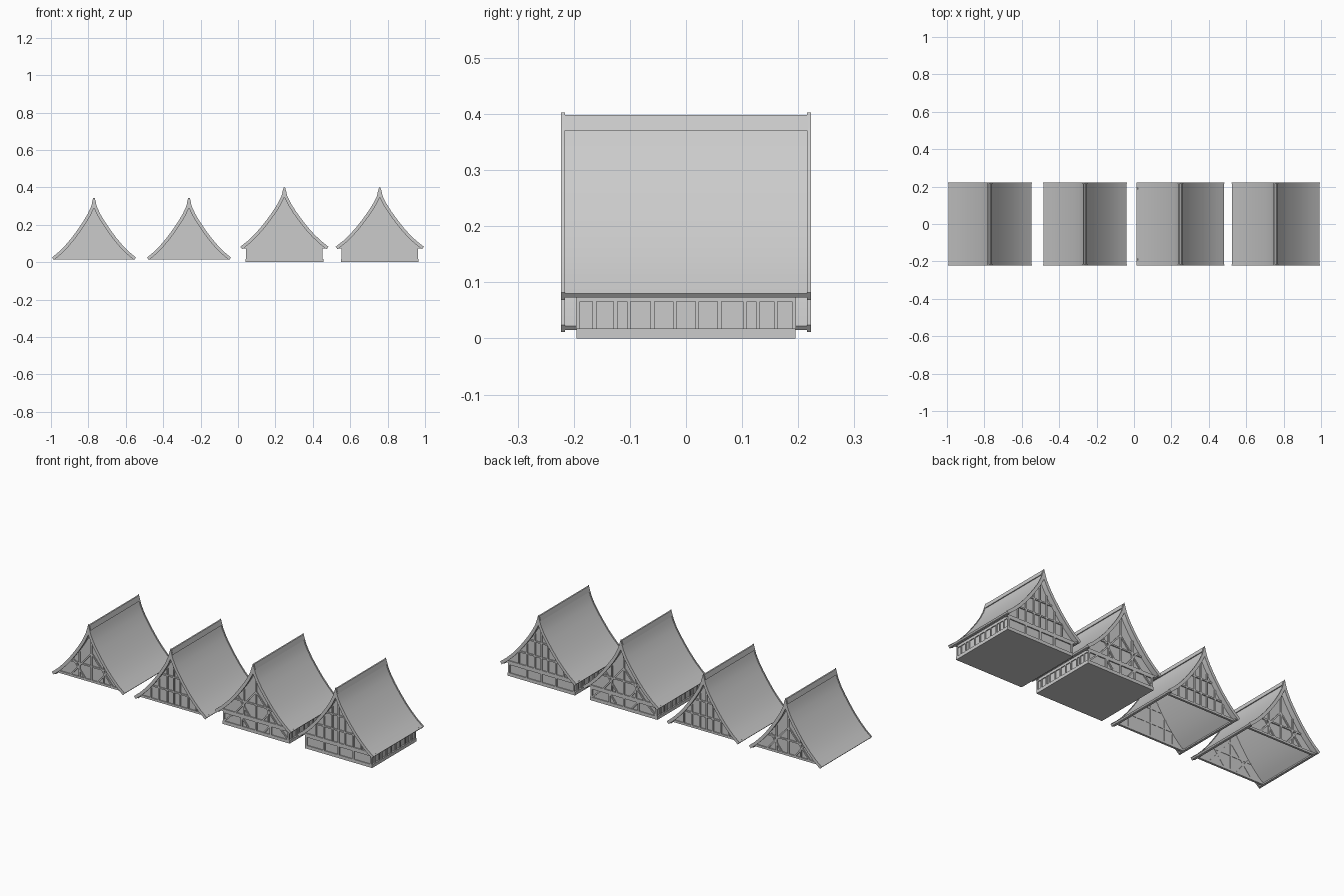
import bpy, bmesh, math
from mathutils import Vector

if "Cube" in bpy.data.objects:
    bpy.data.objects.remove(bpy.data.objects["Cube"])

grey = bpy.data.materials.new("plain grey")
grey.use_nodes = True
GREY = (0.6, 0.6, 0.6, 1)
grey.diffuse_color = GREY
grey.node_tree.nodes["Principled BSDF"].inputs["Base Color"].default_value = GREY


def finish(name, bm, smooth=False):
    bmesh.ops.recalc_face_normals(bm, faces=bm.faces)
    mesh = bpy.data.meshes.new(name)
    bm.to_mesh(mesh)
    bm.free()
    mesh.materials.append(grey)
    obj = bpy.data.objects.new(name, mesh)
    bpy.context.collection.objects.link(obj)
    if smooth:
        bpy.ops.object.select_all(action="DESELECT")
        obj.select_set(True)
        bpy.context.view_layer.objects.active = obj
        bpy.ops.object.shade_smooth_by_angle(angle=math.radians(25))


def prism(bm, outline, y0, y1):
    """Extrude an x-z outline along y."""
    front = [bm.verts.new((x, y0, z)) for x, z in outline]
    back = [bm.verts.new((x, y1, z)) for x, z in outline]
    bm.faces.new(front)
    bm.faces.new(back[::-1])
    n = len(outline)
    for i in range(n):
        j = (i + 1) % n
        bm.faces.new((front[i], back[i], back[j], front[j]))


def box(bm, x0, x1, y0, y1, z0, z1):
    prism(bm, [(x0, z0), (x1, z0), (x1, z1), (x0, z1)], y0, y1)


def offset(curve, d):
    """Shift a ridge-to-eave curve by d along its outward normal."""
    out = []
    for i, p in enumerate(curve):
        a, b = curve[max(i - 1, 0)], curve[min(i + 1, len(curve) - 1)]
        t = (b - a).normalized()
        n = Vector((-t.y, t.x))
        out.append(Vector((0, p.y + d / n.y)) if i == 0 else p + n * d)
    return out


def moved(curve, cx):
    """Both slopes of a curve, from left eave to right eave."""
    left = [(cx - p.x, p.y) for p in reversed(curve)]
    return left + [(cx + p.x, p.y) for p in curve[1:]]


def band(bm, cx, outer, inner, y0, y1):
    prism(bm, moved(outer, cx) + moved(inner, cx)[::-1], y0, y1)


def height_at(curve, x):
    for a, b in zip(curve, curve[1:]):
        if a.x <= abs(x) <= b.x:
            return a.y + (b.y - a.y) * (abs(x) - a.x) / (b.x - a.x)
    return curve[-1].y


def bar(bm, cx, p, q, y0, y1, w=0.008):
    """Straight timber between two points of a gable."""
    p, q = Vector(p), Vector(q)
    t = (q - p).normalized()
    n = Vector((-t.y, t.x)) * w / 2
    prism(bm, [(cx + v.x, v.y) for v in (p + n, p - n, q - n, q + n)], y0, y1)


# Concave slope as fractions of half width and of rise
SLOPE = [(0, 1), (.06, .86), (.14, .74), (.25, .61), (.38, .475),
         (.52, .34), (.67, .215), (.83, .1), (1, 0)]
GABLE_Y = 0.19


def gable_frame(bm, cx, curve, base, style, y0, y1):
    """Half-timbering under the roof curve."""
    rise = curve[0].y - base
    rails = (0.28, 0.56) if style == "posts" else (0.3,)
    for r in rails:
        z = base + rise * r
        x = max(i / 500 for i in range(110) if height_at(curve, i / 500) > z)
        bar(bm, cx, (-x, z), (x, z), y0, y1)
    bar(bm, cx, (-curve[-1].x, base + 0.006), (curve[-1].x, base + 0.006), y0, y1, 0.012)
    posts = (0, .04, .09, .14) if style == "posts" else (0, .075)
    for x in sorted({s * p for p in posts for s in (-1, 1)}):
        bar(bm, cx, (x, base), (x, height_at(curve, x) - 0.004), y0, y1)
    if style == "braces":
        for s in (-1, 1):
            bar(bm, cx, (s * .13, base + .01), (0, base + rise * .55), y0, y1)
            bar(bm, cx, (s * .04, base + .01), (s * .11, height_at(curve, .11) - .01), y0, y1)


def roof(label, cx, half, eave, ridge, style):
    outer = [Vector((half * u, eave + (ridge - eave) * v)) for u, v in SLOPE]
    inner = offset(outer, -0.009)
    base = inner[-1].y

    # Curved roof covering
    bm = bmesh.new()
    band(bm, cx, outer, inner, -0.217, 0.217)
    finish(label + " roof covering", bm, True)

    # Ridge cap
    bm = bmesh.new()
    prism(bm, [(cx - .012, ridge - .022), (cx - .004, ridge + .005),
               (cx + .004, ridge + .005), (cx + .012, ridge - .022)], -0.217, 0.217)
    finish(label + " ridge cap", bm)

    for s, end in ((-1, "front"), (1, "back")):
        # Bargeboard along the edge of the slope
        bm = bmesh.new()
        band(bm, cx, offset(outer, 0.003), offset(outer, -0.014), s * 0.216, s * 0.223)
        finish(f"{label} {end} bargeboard", bm, True)
        # Gable wall and its timbers
        bm = bmesh.new()
        prism(bm, moved(inner, cx), s * (GABLE_Y - .004), s * GABLE_Y)
        finish(f"{label} {end} gable", bm)
        bm = bmesh.new()
        gable_frame(bm, cx, inner, base, style, s * (GABLE_Y - .006), s * (GABLE_Y + .006))
        finish(f"{label} {end} gable timbers", bm)

    # Wall plates under the eaves
    bm = bmesh.new()
    for s in (-1, 1):
        x = s * (inner[-1].x - .008)
        box(bm, cx + x - .006, cx + x + .006, -0.217, 0.217, base, base + .007)
    finish(label + " eave boards", bm)


def storey(label, cx, style):
    """Low timbered wall below a roof."""
    half, top = 0.2, 0.08
    bm = bmesh.new()
    box(bm, cx - half, cx + half, -GABLE_Y, GABLE_Y, 0.002, top)
    finish(label + " low wall", bm)

    bm = bmesh.new()
    box(bm, cx - .208, cx + .208, -.195, .195, 0, .018)
    finish(label + " sill", bm)

    bm = bmesh.new()
    for s in (-1, 1):
        x0, x1 = cx + s * half, cx + s * (half + .005)
        # Side posts, corner posts and top rail
        for y in (-.192, -.163, -.126, -.102, -.06, -.02, .02, .06, .105, .128, .16, .192):
            box(bm, x0, x1, y - .0035, y + .0035, .018, top - .004)
        box(bm, x0, x1, -.195, .195, .066, top)
        # End rails and studs
        y0, y1 = s * GABLE_Y, s * (GABLE_Y + .006)
        box(bm, cx - .205, cx + .205, y0, y1, .064, .074)
        for x in (-.2, -.09, 0, .09, .2):
            box(bm, cx + x - .005, cx + x + .005, y0, y1, .018, .066)
        if style == "braces":
            for e in (-1, 1):
                bar(bm, cx, (e * .195, .022), (e * .15, .064), y0, y1)
                bar(bm, cx, (e * .05, .022), (e * .085, .064), y0, y1)
    finish(label + " wall timbers", bm)


roof("first", -0.77, 0.223, 0.022, 0.338, "braces")
roof("second", -0.262, 0.223, 0.022, 0.338, "posts")
roof("third", 0.248, 0.234, 0.08, 0.393, "braces")
roof("fourth", 0.758, 0.234, 0.08, 0.393, "posts")
storey("third", 0.248, "braces")
storey("fourth", 0.758, "posts")
